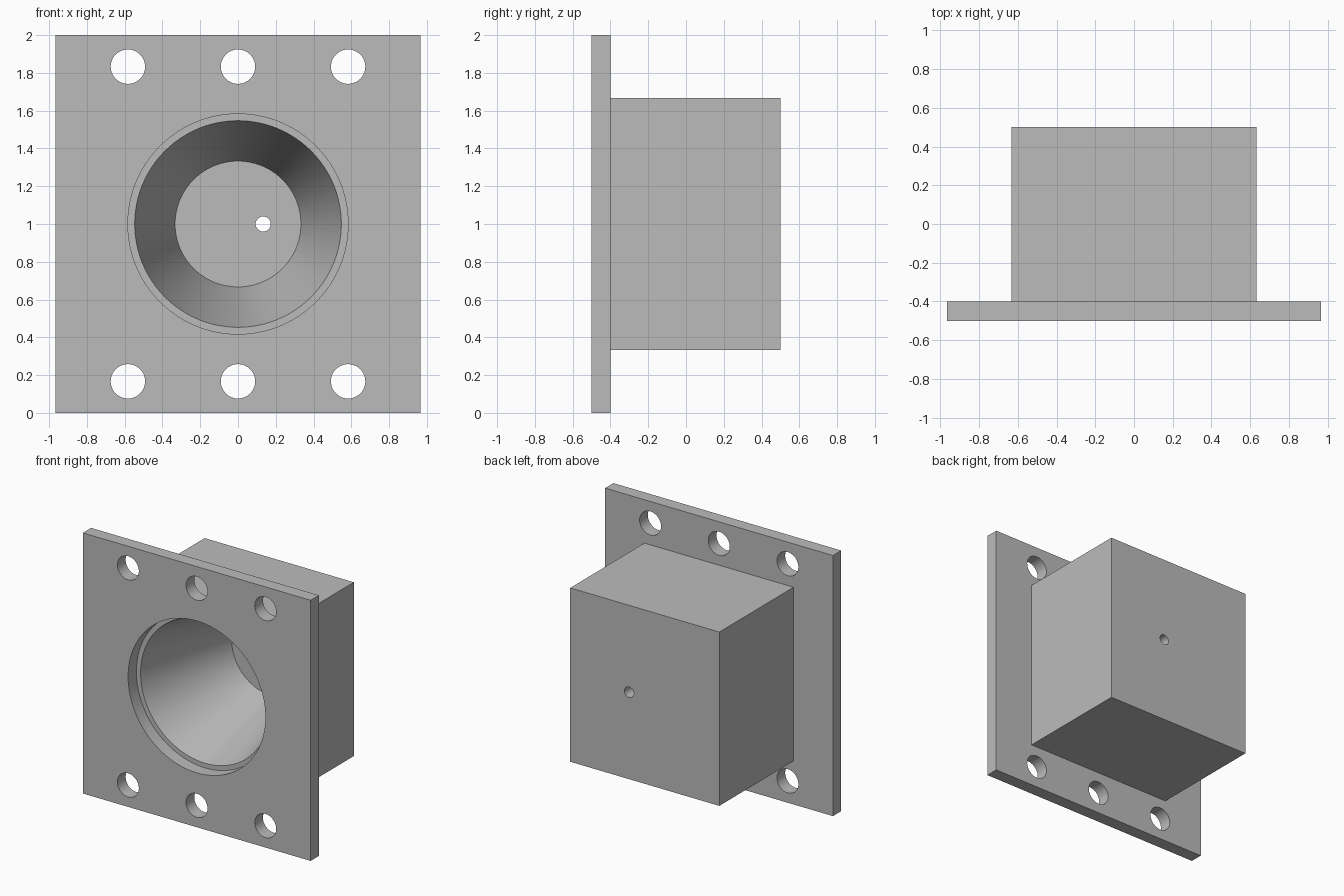
import bpy
import bmesh
from math import cos, sin, tau

default = bpy.data.objects.get("Cube")
if default:
    bpy.data.objects.remove(default, do_unlink=True)

grey = bpy.data.materials.new("plain_grey")
grey.use_nodes = True
colour = (0.5, 0.5, 0.5, 1)
grey.diffuse_color = colour
grey.node_tree.nodes["Principled BSDF"].inputs["Base Color"].default_value = colour


def add_object(name, bm):
    bmesh.ops.recalc_face_normals(bm, faces=bm.faces)
    mesh = bpy.data.meshes.new(name)
    bm.to_mesh(mesh)
    bm.free()
    mesh.materials.append(grey)
    obj = bpy.data.objects.new(name, mesh)
    bpy.context.collection.objects.link(obj)
    return obj


def box(name, x, y, z):
    """Box from (min, max) pairs."""
    bm = bmesh.new()
    bmesh.ops.create_cube(bm, size=1)
    for v in bm.verts:
        v.co = [lo + (c + 0.5) * (hi - lo) for c, (lo, hi) in zip(v.co, (x, y, z))]
    return add_object(name, bm)


def turned(name, profile, x, z, sides):
    """Solid turned about an axis along y, from (y, radius) points."""
    bm = bmesh.new()
    angles = [tau * i / sides for i in range(sides)]
    rings = [[bm.verts.new((x + r * cos(a), y, z + r * sin(a))) for a in angles]
             for y, r in profile]
    for a, b in zip(rings, rings[1:]):
        for i in range(sides):
            j = (i + 1) % sides
            bm.faces.new((a[i], a[j], b[j], b[i]))
    bm.faces.new(rings[0])
    bm.faces.new(rings[-1])
    return add_object(name, bm)


def combine(target, tool, operation):
    mod = target.modifiers.new(operation.lower(), "BOOLEAN")
    mod.operation = operation
    mod.solver = "EXACT"
    mod.object = tool
    bpy.ops.object.select_all(action="DESELECT")
    target.select_set(True)
    bpy.context.view_layer.objects.active = target
    bpy.ops.object.modifier_apply(modifier=mod.name)
    bpy.data.objects.remove(tool, do_unlink=True)


# Flange plate with the square housing behind it
housing = box("flanged_housing", (-0.967, 0.967), (-0.5, -0.4), (0, 2))
block = box("housing_block", (-0.633, 0.633), (-0.42, 0.5), (0.333, 1.667))
combine(housing, block, "UNION")

# Shallow counterbore leading into a tapered blind cavity
cavity = turned("cavity_cutter",
                [(-0.6, 0.583), (-0.4, 0.583), (-0.4, 0.547), (0.4, 0.333)],
                0, 1, 96)
combine(housing, cavity, "DIFFERENCE")

# Small off-centre hole through the back wall
pinhole = turned("pinhole_cutter", [(0.3, 0.04), (0.6, 0.04)], 0.133, 1, 32)
combine(housing, pinhole, "DIFFERENCE")

# Bolt holes along the top and bottom of the flange
for x in (-0.583, 0, 0.583):
    for z in (0.167, 1.833):
        bolt = turned("bolt_hole_cutter", [(-0.6, 0.091), (-0.3, 0.091)], x, z, 48)
        combine(housing, bolt, "DIFFERENCE")

housing.select_set(True)
bpy.context.view_layer.objects.active = housing
bpy.ops.object.shade_smooth_by_angle()
